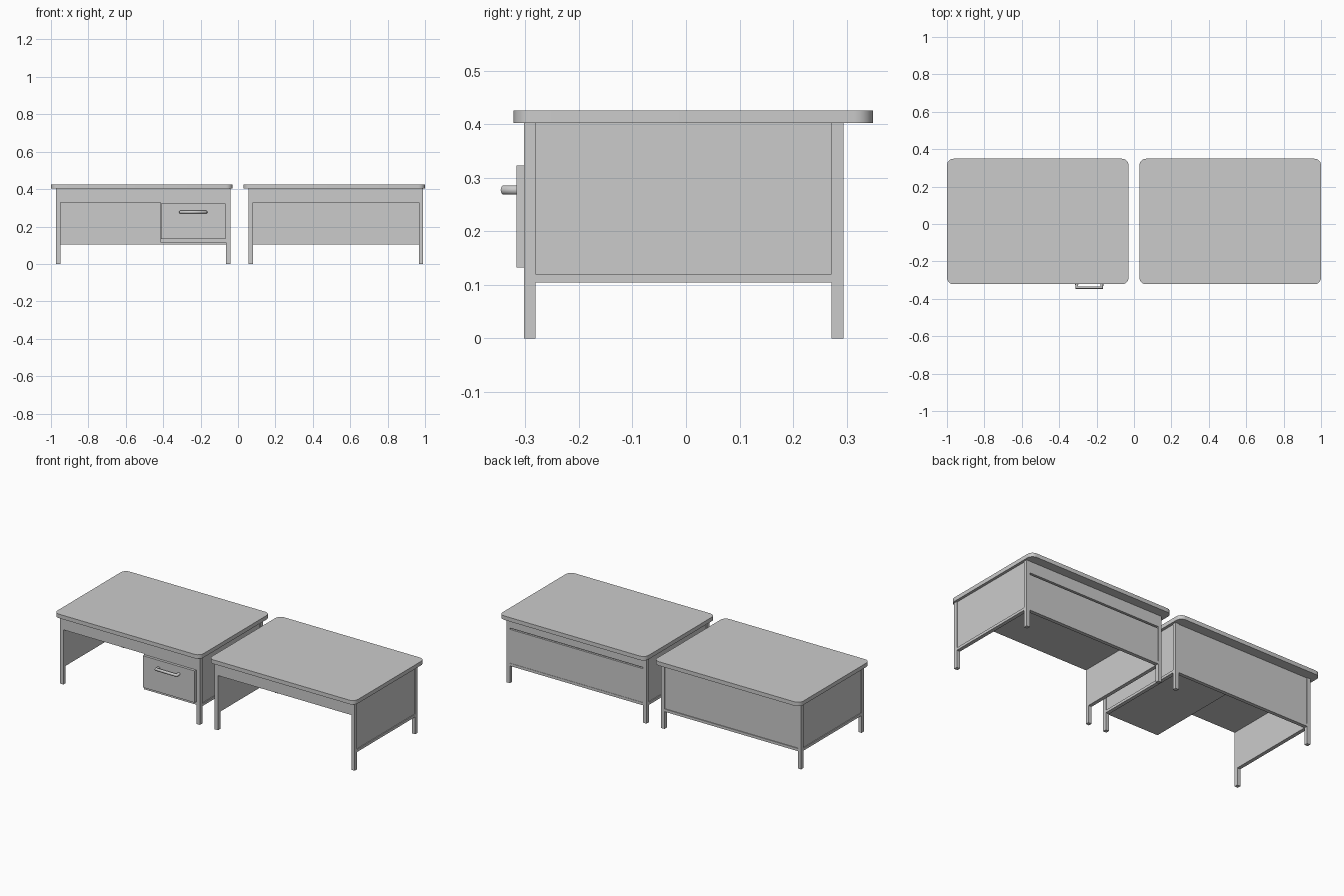
import bpy, bmesh
from math import cos, sin, radians

cube = bpy.data.objects.get("Cube")
if cube:
    bpy.data.objects.remove(cube)

grey = bpy.data.materials.new("painted_grey_metal")
grey.use_nodes = True
GREY = (0.6, 0.6, 0.6, 1)
grey.diffuse_color = GREY
grey.node_tree.nodes["Principled BSDF"].inputs["Base Color"].default_value = GREY


def add(name, bm):
    bmesh.ops.recalc_face_normals(bm, faces=bm.faces)
    mesh = bpy.data.meshes.new(name)
    bm.to_mesh(mesh)
    bm.free()
    mesh.materials.append(grey)
    obj = bpy.data.objects.new(name, mesh)
    bpy.context.collection.objects.link(obj)
    return obj


def box(name, x0, x1, y0, y1, z0, z1):
    bm = bmesh.new()
    bmesh.ops.create_cube(bm, size=1)
    for v in bm.verts:
        v.co = (x1 if v.co.x > 0 else x0,
                y1 if v.co.y > 0 else y0,
                z1 if v.co.z > 0 else z0)
    return add(name, bm)


def smooth(obj):
    bpy.ops.object.select_all(action="DESELECT")
    obj.select_set(True)
    bpy.context.view_layer.objects.active = obj
    bpy.ops.object.shade_smooth_by_angle(angle=radians(35))


def rounded_top(name, x0, x1, y0, y1, z0, z1, r=0.035, steps=6):
    bm = bmesh.new()
    corners = ((x1 - r, y1 - r), (x0 + r, y1 - r), (x0 + r, y0 + r), (x1 - r, y0 + r))
    ring = []
    for i, (cx, cy) in enumerate(corners):
        for s in range(steps + 1):
            a = radians(90 * (i + s / steps))
            ring.append(bm.verts.new((cx + r * cos(a), cy + r * sin(a), z0)))
    face = bm.faces.new(ring)
    ext = bmesh.ops.extrude_face_region(bm, geom=[face], use_keep_orig=True)
    for g in ext["geom"]:
        if isinstance(g, bmesh.types.BMVert):
            g.co.z = z1
    smooth(add(name, bm))


# Shared heights and depths
FRONT, BACK = -0.303, 0.294
UNDER, TOP = 0.402, 0.426
LOW, RAIL, APRON = 0.104, 0.12, 0.329
LEG, INSET = 0.022, 0.005
IN_F, IN_B = FRONT + LEG, BACK - LEG


def desk(side, top_x0, top_x1, x0, x1):
    """Top, four legs, closed tray under the top and framed side and back panels."""
    rounded_top(side + "_desk_top", top_x0, top_x1, -0.322, 0.349, UNDER, TOP)
    for lr, a in (("right", x0), ("left", x1 - LEG)):
        for fb, y in (("front", FRONT), ("back", IN_B)):
            box(f"{side}_desk_{fb}_{lr}_leg", a, a + LEG, y, y + LEG, 0, UNDER)
        # Panel is flush with the legs inside and recessed outside
        pa, pb = (a + INSET, a + LEG) if lr == "right" else (a, a + LEG - INSET)
        box(f"{side}_desk_{lr}_side_panel", pa, pb, IN_F, IN_B, RAIL, UNDER)
        box(f"{side}_desk_{lr}_side_rail", a, a + LEG, IN_F, IN_B, LOW, RAIL)
    a, b = x0 + LEG, x1 - LEG
    box(side + "_desk_tray", a, b, FRONT, IN_B, APRON, UNDER)
    box(side + "_desk_back_rail", a, b, IN_B, BACK, LOW, RAIL)
    return a, b


# Left desk: back split into an upper rail and a lower panel by a groove
a, b = desk("left", 0.029, 1.0, 0.057, 0.989)
box("left_desk_back_upper_rail", a, b, IN_B, BACK, APRON + 0.003, UNDER)
box("left_desk_back_groove", a, b, IN_B, BACK - 0.014, APRON - 0.006, APRON + 0.003)
box("left_desk_back_lower_panel", a, b, IN_B, BACK - 0.002, RAIL, APRON - 0.006)

# Right desk: one full height recessed back panel
a, b = desk("right", -1.0, -0.029, -0.972, -0.041)
box("right_desk_back_panel", a, b, IN_B, BACK - INSET, RAIL, UNDER)

# Drawer cabinet under the right desk
box("drawer_cabinet", -0.415, b, FRONT + 0.002, IN_B, 0.114, APRON)
box("drawer_front", -0.411, -0.066, -0.317, FRONT + 0.002, 0.132, 0.323)

# Handle bent from round rod
curve = bpy.data.curves.new("drawer_handle", "CURVE")
curve.dimensions = "3D"
curve.bevel_depth = 0.009
curve.bevel_resolution = 3
curve.use_fill_caps = True
spline = curve.splines.new("POLY")
path = ((-0.306, -0.315), (-0.306, -0.34), (-0.172, -0.34), (-0.172, -0.315))
spline.points.add(len(path) - 1)
for p, (x, y) in zip(spline.points, path):
    p.co = (x, y, 0.277, 1)
curve.materials.append(grey)
handle = bpy.data.objects.new("drawer_handle", curve)
bpy.context.collection.objects.link(handle)
